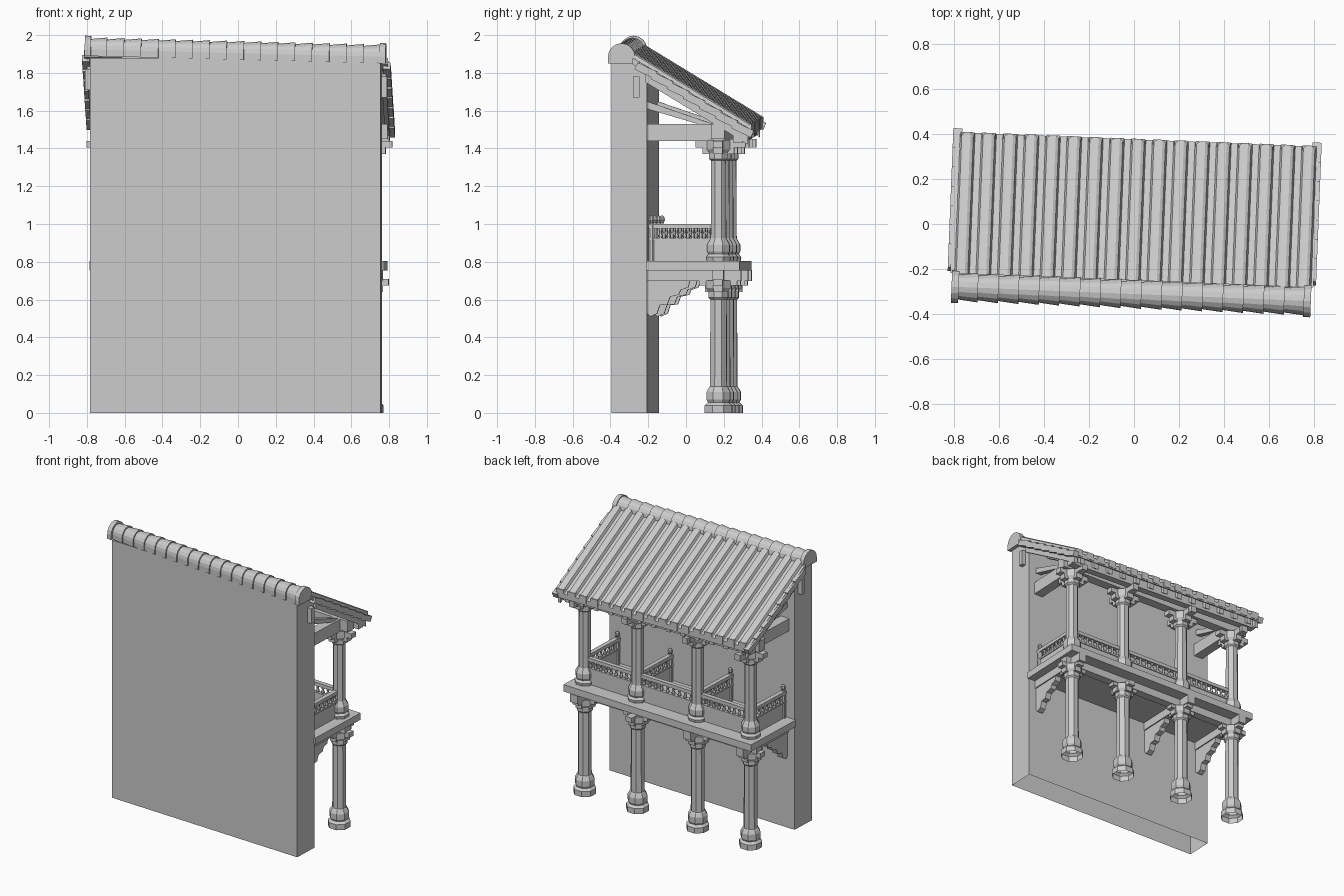
import bpy, bmesh, math
from mathutils import Matrix, Vector

if "Cube" in bpy.data.objects:
    bpy.data.objects.remove(bpy.data.objects["Cube"])

stone = bpy.data.materials.new("light_grey")
stone.use_nodes = True
grey = (0.6, 0.6, 0.6, 1)
stone.diffuse_color = grey
stone.node_tree.nodes["Principled BSDF"].inputs["Base Color"].default_value = grey

YAW = Matrix.Rotation(-0.04, 4, 'Z')
TILT = Matrix.Identity(4)
TILT[2][0] = -0.025          # roof drops slightly towards +x
COLS = (-0.69, -0.25, 0.25, 0.69)
COL_Y = 0.2
EAVE, RIDGE = Vector((0, 0.375, 1.55)), Vector((0, -0.25, 1.93))


def finish(name, bm, tilt=False):
    bmesh.ops.recalc_face_normals(bm, faces=bm.faces)
    bm.transform(YAW @ TILT if tilt else YAW)
    mesh = bpy.data.meshes.new(name)
    bm.to_mesh(mesh)
    bm.free()
    mesh.materials.append(stone)
    obj = bpy.data.objects.new(name, mesh)
    bpy.context.collection.objects.link(obj)
    return obj


def add_box(bm, x0, x1, y0, y1, z0, z1):
    m = Matrix.Translation(((x0 + x1) / 2, (y0 + y1) / 2, (z0 + z1) / 2))
    bmesh.ops.create_cube(bm, size=1, matrix=m @ Matrix.Diagonal((x1 - x0, y1 - y0, z1 - z0, 1)))


def add_prism(bm, pts, offset):
    # closed outline swept along a vector
    face = bm.faces.new([bm.verts.new(p) for p in pts])
    geo = bmesh.ops.extrude_face_region(bm, geom=[face], use_keep_orig=True)["geom"]
    bmesh.ops.translate(bm, vec=offset, verts=[g for g in geo if isinstance(g, bmesh.types.BMVert)])


def add_lathe(bm, x, y, z, profile, sides=8):
    # stack of rings, open at the bottom, capped at the top
    rings = []
    for r, h in profile:
        angles = [math.tau * (i + 0.5) / sides for i in range(sides)]
        rings.append([bm.verts.new((x + r * math.cos(a), y + r * math.sin(a), z + h)) for a in angles])
    for a, b in zip(rings, rings[1:]):
        for i in range(sides):
            j = (i + 1) % sides
            bm.faces.new((a[i], a[j], b[j], b[i]))
    bm.faces.new(rings[-1])


def box_object(name, *dims, tilt=False):
    bm = bmesh.new()
    add_box(bm, *dims)
    return finish(name, bm, tilt)


# Wall with sloping top and open underside
bm = bmesh.new()
side = [(-0.365, 0), (-0.175, 0), (-0.175, 1.79), (-0.25, 1.87), (-0.365, 1.88)]
add_prism(bm, [(-0.77, y, z) for y, z in side], (1.54, 0, 0))
bm.normal_update()
under = [f for f in bm.faces if all(v.co.z < 0.01 for v in f.verts)]
bmesh.ops.delete(bm, geom=under, context='FACES_ONLY')
finish("wall", bm)

# Balcony floor and its edge beam
box_object("balcony_floor", -0.78, 0.78, -0.18, 0.315, 0.755, 0.805)
box_object("floor_beam", -0.76, 0.76, COL_Y - 0.03, COL_Y + 0.03, 0.7, 0.756)

# Lower and upper columns
FOOT = [(0.078, 0), (0.078, 0.04), (0.06, 0.055), (0.068, 0.07), (0.068, 0.11), (0.054, 0.135)]
LOWER = FOOT + [(0.048, 0.14), (0.046, 0.6), (0.056, 0.61), (0.056, 0.64), (0.07, 0.66), (0.07, 0.7)]
UPPER = [(0.066, 0), (0.07, 0.02), (0.056, 0.035), (0.064, 0.05), (0.064, 0.085), (0.05, 0.11),
         (0.044, 0.12), (0.042, 0.53), (0.054, 0.54), (0.054, 0.57), (0.066, 0.59), (0.066, 0.64)]
for x in COLS:
    for name, z, profile in (("lower_column", 0, LOWER), ("upper_column", 0.805, UPPER)):
        bm = bmesh.new()
        add_lathe(bm, x, COL_Y, z, profile)
        finish(name, bm)
    # Crossed stepped capitals
    for name, z, reach in (("lower_capital", 0.64, 0.1), ("upper_capital", 1.37, 0.12)):
        bm = bmesh.new()
        for k in range(2):
            r, a, b = reach * (0.7 + 0.3 * k), z + 0.035 * k, z + 0.035 * (k + 1)
            add_box(bm, x - r, x + r, COL_Y - 0.025, COL_Y + 0.025, a, b)
            add_box(bm, x - 0.025, x + 0.025, COL_Y - r, COL_Y + r, a, b)
        finish(name, bm)
    box_object("rafter_block", x - 0.03, x + 0.03, COL_Y - 0.04, COL_Y + 0.03, 1.39, 1.53)
    box_object("capital_arm", x - 0.022, x + 0.022, 0.08, 0.345, 1.405, 1.45)

# Joists with scrolled wall brackets
for x in (COLS[0], COLS[1], COLS[3]):
    box_object("joist", x - 0.03, x + 0.03, -0.18, 0.32, 0.697, 0.756)
    bm = bmesh.new()
    scroll = [(-0.18, 0.7), (0.05, 0.7), (0.04, 0.665), (0.0, 0.65), (-0.01, 0.625), (-0.055, 0.615),
              (-0.07, 0.575), (-0.11, 0.57), (-0.125, 0.525), (-0.16, 0.51), (-0.18, 0.53)]
    add_prism(bm, [(x - 0.022, y, z) for y, z in scroll], (0.044, 0, 0))
    finish("wall_bracket", bm)

# Railings: panel, balusters and handrail
BALUSTER = [(0.009, 0), (0.013, 0.015), (0.007, 0.03), (0.011, 0.045), (0.009, 0.055)]


def railing(name, x0, y0, x1, y1, count):
    bm = bmesh.new()
    for w, a, b in ((0.009, 0.805, 0.915), (0.015, 0.915, 0.927), (0.016, 0.975, 1.0)):
        wx, wy = (w, 0) if x0 == x1 else (0, w)
        add_box(bm, x0 - wx, x1 + wx, y0 - wy, y1 + wy, a, b)
    for i in range(count):
        t = (i + 0.5) / count
        add_lathe(bm, x0 + (x1 - x0) * t, y0 + (y1 - y0) * t, 0.923, BALUSTER, 6)
    finish(name, bm)


POST = [(0.018, 0), (0.018, 0.19), (0.009, 0.2), (0.017, 0.215), (0.014, 0.232), (0.003, 0.24)]
for x in COLS:
    railing("side_railing", x, -0.17, x, COL_Y - 0.03, 8)
    bm = bmesh.new()
    add_lathe(bm, x, -0.155, 0.805, POST)
    finish("railing_post", bm)
for a, b in zip(COLS, COLS[1:]):
    railing("outer_railing", a + 0.03, COL_Y, b - 0.03, COL_Y, 9)

# Upper framing
box_object("eave_beam", -0.785, 0.785, COL_Y - 0.035, COL_Y + 0.035, 1.45, 1.53)
box_object("eave_purlin", -0.79, 0.79, 0.28, 0.33, 1.45, 1.515, tilt=True)
for x in (COLS[0], COLS[-1]):
    box_object("tie_beam", x - 0.035, x + 0.035, -0.18, COL_Y, 1.44, 1.53)
    bm = bmesh.new()
    add_prism(bm, [(x - 0.02, y, z) for y, z in
                   ((-0.18, 1.65), (0.17, 1.53), (0.09, 1.53), (-0.18, 1.61))], (0.04, 0, 0))
    finish("sloping_brace", bm)
for s in (-1, 1):
    box_object("purlin_end", s * 0.785 - 0.015, s * 0.785 + 0.015, -0.25, -0.215, 1.69, 1.8, tilt=True)

# Roof of alternating rolls and gutters
ROLLS, HALF = 17, 0.805
pitch = 2 * HALF / ROLLS
bm = bmesh.new()
top = []
for i in range(ROLLS):
    for u, h in ((0, -0.03), (0.2, -0.03), (0.28, -0.008), (0.42, 0), (0.68, 0), (0.82, -0.008), (0.9, -0.03)):
        top.append((-HALF + (i + u) * pitch, h))
outline = top + [(HALF, -0.03), (HALF, -0.065), (-HALF, -0.065)]
add_prism(bm, [EAVE + Vector((x, 0, z)) for x, z in outline], RIDGE - EAVE)
finish("tiled_roof", bm, True)

# Scalloped tile ends and rafter tails along the eave
bm = bmesh.new()
for i in range(ROLLS):
    x = -HALF + (i + 0.55) * pitch
    add_box(bm, x - 0.03, x + 0.03, 0.355, 0.378, 1.495, 1.548)
finish("eave_tile_ends", bm, True)
slope = (RIDGE - EAVE).normalized()
bm = bmesh.new()
for i in range(13):
    x = -0.72 + 0.12 * i
    p = EAVE + Vector((x, -0.02, -0.095))
    add_prism(bm, [p + Vector((a, 0, b)) for a, b in
                   ((-0.018, 0), (0.018, 0), (0.018, 0.045), (-0.018, 0.045))], slope * 0.66)
finish("rafters", bm, True)

# Overlapping verge tiles and boards on both gable ends
rake = Matrix.Rotation(math.atan2(slope.z, -slope.y), 4, 'X').inverted()
for s in (-1, 1):
    bm = bmesh.new()
    for i in range(7):
        c = EAVE + slope * (0.05 + 0.1 * i) + Vector((s * 0.797, 0, -0.055))
        m = Matrix.Translation(c) @ rake @ Matrix.Rotation(0.1, 4, 'X')
        bmesh.ops.create_cube(bm, size=1, matrix=m @ Matrix.Diagonal((0.04, 0.115, 0.04, 1)))
    finish("verge_tiles", bm, True)
    bm = bmesh.new()
    p = EAVE + Vector((s * 0.78 - 0.012, -0.015, -0.11))
    add_prism(bm, [p, p + Vector((0.024, 0, 0)), p + Vector((0.024, 0, 0.07)), p + Vector((0, 0, 0.07))],
              slope * 0.64)
    finish("verge_board", bm, True)

# Ridge of tapered half-round tiles with larger end caps


def ridge_ring(x, r):
    arc = [math.pi * k / 8 for k in range(9)]
    pts = [(-0.31 + r * math.cos(a), 1.905 + r * math.sin(a)) for a in arc]
    return [(x, y, z) for y, z in [(-0.31 + r, 1.87)] + pts + [(-0.31 - r, 1.87)]]


def ridge_piece(bm, x0, r0, x1, r1):
    a, b = [[bm.verts.new(p) for p in ridge_ring(x, r)] for x, r in ((x0, r0), (x1, r1))]
    for i in range(len(a)):
        j = (i + 1) % len(a)
        bm.faces.new((a[i], a[j], b[j], b[i]))
    bm.faces.new(a)
    bm.faces.new(b)


bm = bmesh.new()
step = 1.54 / 17
for i in range(17):
    ridge_piece(bm, -0.77 + i * step, 0.055, -0.77 + (i + 1) * step, 0.065)
finish("ridge_tiles", bm, True)
for s in (-1, 1):
    bm = bmesh.new()
    ridge_piece(bm, s * 0.765, 0.072, s * 0.797, 0.072)
    finish("ridge_end_cap", bm, True)
